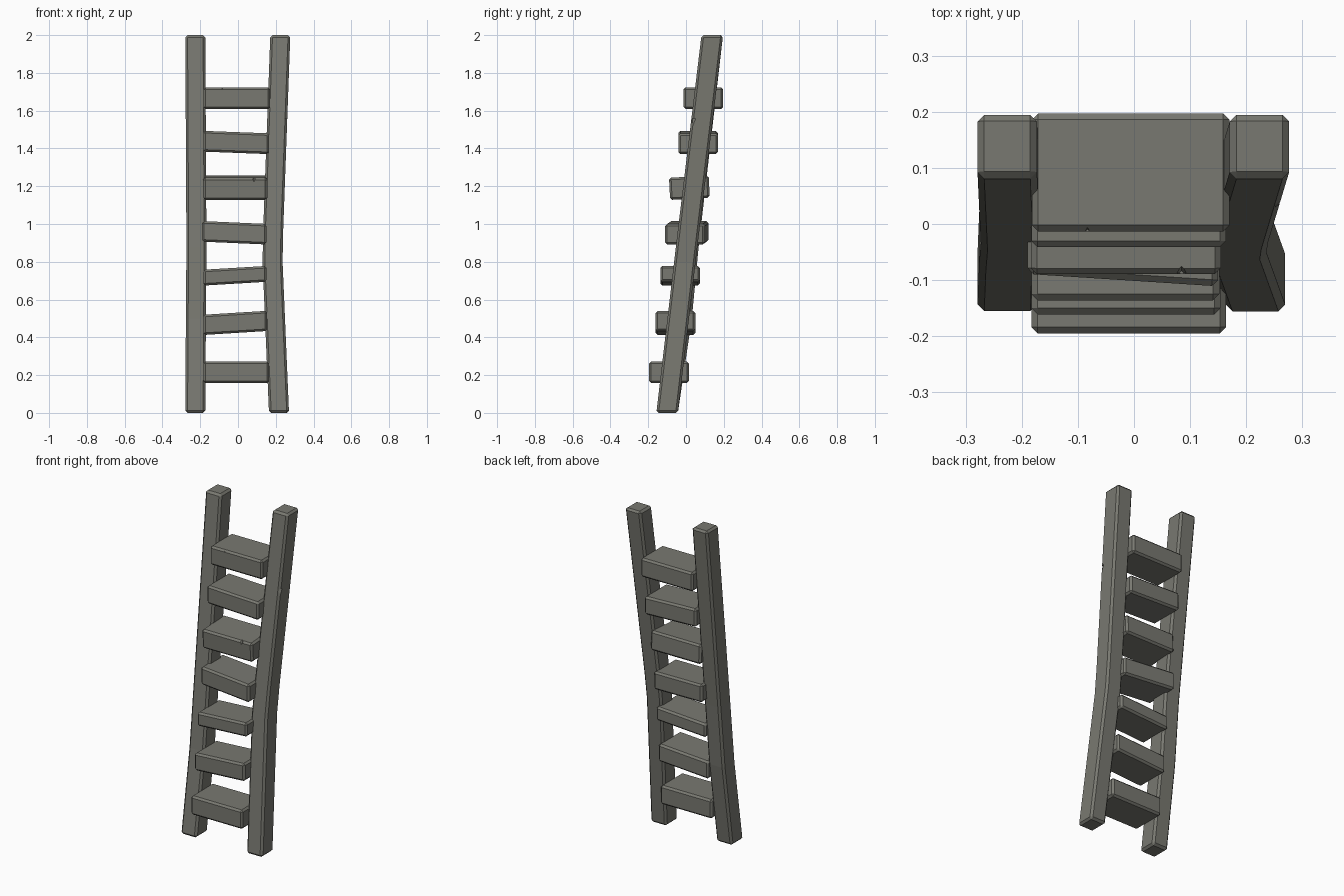
import bpy, bmesh
from mathutils import Matrix

if "Cube" in bpy.data.objects:
    bpy.data.objects.remove(bpy.data.objects["Cube"])

# Weathered dark timber
wood = bpy.data.materials.new("dark_wood")
wood.diffuse_color = (0.19, 0.19, 0.165, 1)
wood.use_nodes = True
wood.node_tree.nodes["Principled BSDF"].inputs["Base Color"].default_value = wood.diffuse_color


def finish(bm, name, bevel):
    """Chamfer the hard edges and turn the bmesh into an object."""
    bmesh.ops.recalc_face_normals(bm, faces=bm.faces)
    bm.normal_update()
    sharp = [e for e in bm.edges if e.calc_face_angle(0) > 0.6]
    bmesh.ops.bevel(bm, geom=sharp, offset=bevel, segments=1,
                    profile=0.5, affect='EDGES')
    me = bpy.data.meshes.new(name)
    bm.to_mesh(me)
    bm.free()
    me.materials.append(wood)
    ob = bpy.data.objects.new(name, me)
    bpy.context.collection.objects.link(ob)
    return ob


def rail(name, path, hx=0.053, hy=0.057):
    """Square beam swept upward through horizontal sections (x, y, z)."""
    bm = bmesh.new()
    rings = [[bm.verts.new((x + sx * hx, y + sy * hy, z))
              for sx, sy in ((-1, -1), (1, -1), (1, 1), (-1, 1))]
             for x, y, z in path]
    for a, b in zip(rings, rings[1:]):
        for i in range(4):
            j = (i + 1) % 4
            bm.faces.new((a[i], a[j], b[j], b[i]))
    bm.faces.new(rings[0][::-1])
    bm.faces.new(rings[-1])
    return finish(bm, name, 0.012)


def step(name, x0, x1, y, z_left, z_right, h, yaw=0.0, pitch=0.0, depth=0.21):
    """Slab whose ends sit at different heights, with slight yaw and pitch."""
    bm = bmesh.new()
    bmesh.ops.create_cube(bm, size=1)
    for v in bm.verts:
        t = v.co.x + 0.5
        fy, fz = v.co.y, v.co.z
        v.co = (x0 + (x1 - x0) * t,
                y + fy * depth + yaw * (t - 0.5) - pitch * 0.5 * fz,
                z_left + (z_right - z_left) * t + fz * h + pitch * fy)
    return finish(bm, name, 0.011)


def chip(ob, loc, size):
    """Cut a small wedge-shaped nick from an edge."""
    bm = bmesh.new()
    bmesh.ops.create_cone(bm, cap_ends=True, segments=4, radius1=size * 0.2,
                          radius2=size, depth=size * 2,
                          matrix=Matrix.Translation(loc))
    me = bpy.data.meshes.new("nick_cutter")
    bm.to_mesh(me)
    bm.free()
    me.materials.append(wood)
    cutter = bpy.data.objects.new("nick_cutter", me)
    bpy.context.collection.objects.link(cutter)
    cutter.hide_render = True
    m = ob.modifiers.new("nick", 'BOOLEAN')
    m.operation = 'DIFFERENCE'
    m.solver = 'EXACT'
    m.object = cutter
    # bake the cut and drop the cutter
    deps = bpy.context.evaluated_depsgraph_get()
    baked = bpy.data.meshes.new_from_object(ob.evaluated_get(deps))
    ob.modifiers.clear()
    ob.data = baked
    bpy.data.objects.remove(cutter)


# Leaning side rails, each with a slight warp
rail("left_rail", [(-0.226, -0.100, 0), (-0.223, -0.026, 0.5),
                   (-0.220, 0.010, 0.88), (-0.226, 0.139, 2)])
right_rail = rail("right_rail", [(0.217, -0.100, 0), (0.183, -0.006, 0.80),
                                 (0.186, 0.013, 0.96), (0.224, 0.139, 2)])

# Uneven steps from bottom to top
step("step_1", -0.183, 0.164, -0.090, 0.215, 0.215, 0.115)
step("step_2", -0.183, 0.154, -0.056, 0.466, 0.487, 0.107)
step("step_3", -0.183, 0.152, -0.031, 0.716, 0.736, 0.084)
step("step_4", -0.190, 0.150, 0.005, 0.961, 0.946, 0.109, yaw=-0.022)
step_5 = step("step_5", -0.184, 0.155, 0.018, 1.192, 1.192, 0.117, pitch=0.012)
step("step_6", -0.183, 0.164, 0.064, 1.438, 1.425, 0.110)
step_7 = step("step_7", -0.182, 0.170, 0.092, 1.666, 1.666, 0.115)

# Small nicks along worn edges
chip(step_7, (-0.083, -0.012, 1.724), 0.013)
chip(step_5, (0.085, -0.087, 1.243), 0.018)
chip(right_rail, (0.262, 0.035, 1.54), 0.018)
